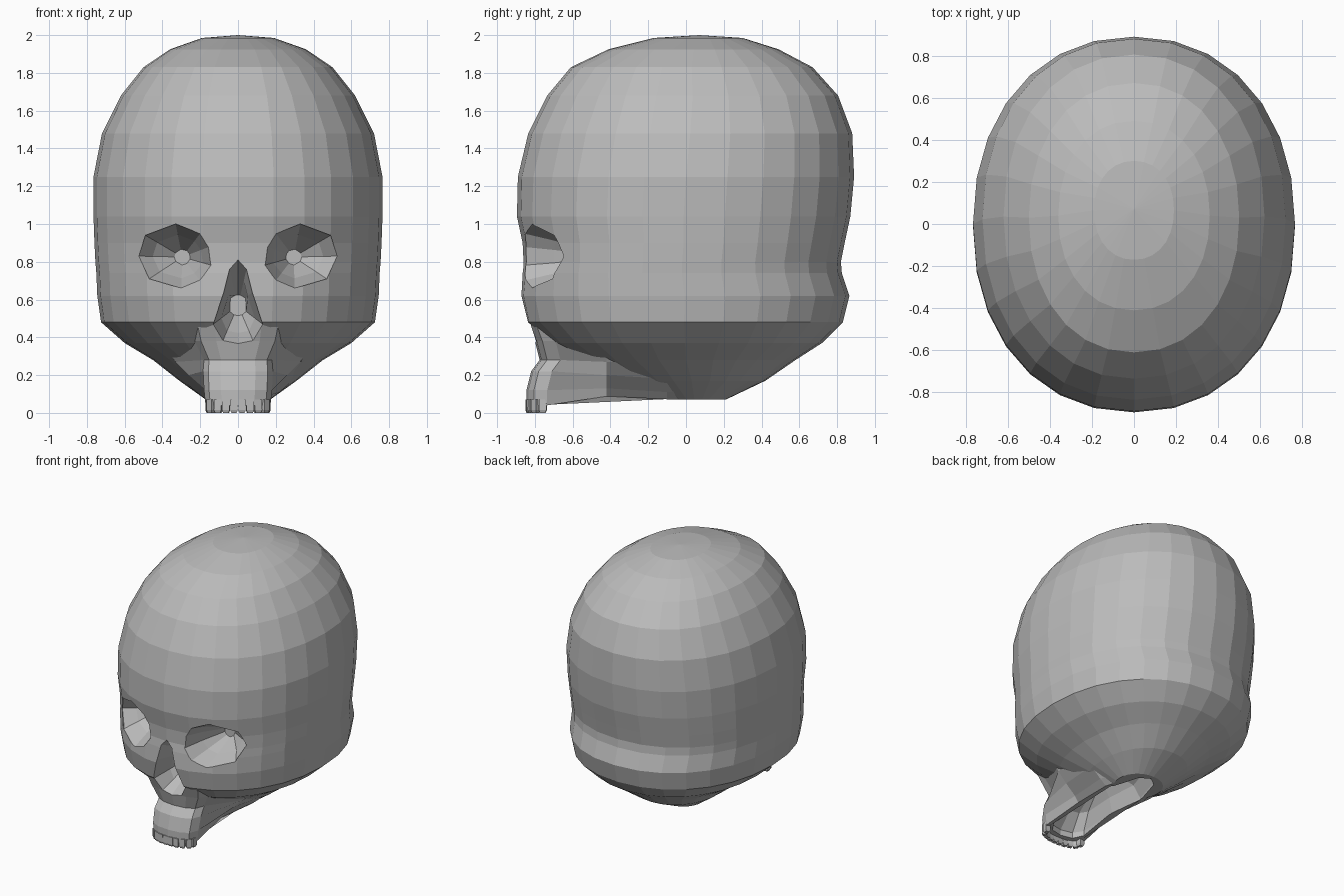
import bpy, bmesh, math
from mathutils import Vector

if "Cube" in bpy.data.objects:
    bpy.data.objects.remove(bpy.data.objects["Cube"])

bone = bpy.data.materials.new("bone grey")
bone.diffuse_color = (0.5, 0.5, 0.5, 1)
bone.use_nodes = True
bone.node_tree.nodes["Principled BSDF"].inputs["Base Color"].default_value = bone.diffuse_color


def loft(name, rings, poke_end=None):
    """Join equal-length rings of points with quads and cap both ends."""
    bm = bmesh.new()
    rows = [[bm.verts.new(p) for p in r] for r in rings]
    n = len(rows[0])
    for a, b in zip(rows, rows[1:]):
        for i in range(n):
            bm.faces.new((a[i], a[(i + 1) % n], b[(i + 1) % n], b[i]))
    bm.faces.new(rows[0])
    end = bm.faces.new(rows[-1])
    if poke_end:
        centre = bmesh.ops.poke(bm, faces=[end])["verts"][0]
        centre.co = Vector(poke_end)
    bmesh.ops.recalc_face_normals(bm, faces=bm.faces)
    me = bpy.data.meshes.new(name)
    bm.to_mesh(me)
    bm.free()
    me.materials.append(bone)
    ob = bpy.data.objects.new(name, me)
    bpy.context.collection.objects.link(ob)
    return ob


def boolean(target, tool, op):
    """Apply a boolean and throw the tool away."""
    tool.hide_render = True
    m = target.modifiers.new(op, 'BOOLEAN')
    m.operation, m.object, m.solver = op, tool, 'EXACT'
    bpy.context.view_layer.objects.active = target
    bpy.ops.object.modifier_apply(modifier=m.name)
    bpy.data.objects.remove(tool)


def oval(z, w, yf, yb, n=28, p=0.93):
    """Rounded horizontal cross-section from y front to y back."""
    c, r = (yf + yb) / 2, (yb - yf) / 2
    out = []
    for i in range(n):
        a = 2 * math.pi * i / n
        s, k = math.sin(a), -math.cos(a)
        out.append((math.copysign(abs(s) ** p, s) * w,
                    c + math.copysign(abs(k) ** p, k) * r, z))
    return out


def mirrored(half):
    """Close a half outline whose first and last points lie on x = 0."""
    return half + [(-x, y, z) for x, y, z in half[-2:0:-1]]


# Cranium: height, half width, front, back
levels = [(0.07, 0.17, -0.12, 0.21), (0.17, 0.31, -0.36, 0.42),
          (0.28, 0.45, -0.58, 0.58), (0.37, 0.60, -0.73, 0.72),
          (0.48, 0.725, -0.85, 0.83), (0.62, 0.745, -0.88, 0.865),
          (0.74, 0.75, -0.87, 0.825), (0.80, 0.755, -0.86, 0.82),
          (0.90, 0.76, -0.865, 0.84), (1.04, 0.765, -0.895, 0.87),
          (1.25, 0.765, -0.89, 0.89), (1.48, 0.72, -0.835, 0.88),
          (1.68, 0.62, -0.735, 0.805), (1.83, 0.50, -0.61, 0.67),
          (1.925, 0.36, -0.41, 0.49), (1.985, 0.19, -0.17, 0.30)]
skull = loft("skull", [oval(*l) for l in levels], (0, 0.07, 2.0))


# Upper jaw: horseshoe sections running back under the skull
def jaw_ring(z, w, yf, w1, w2, w3, z1, z2):
    return mirrored([(0, yf, z), (w * .5, yf + .01, z), (w * .85, yf + .04, z),
                     (w, yf + .11, z), (w1, -.42, z1), (w2, -.1, z2),
                     (w3, .15, z2), (0, .2, z2)])


jaw = loft("upper_jaw", [
    jaw_ring(0.04, 0.172, -0.845, 0.15, 0.17, 0.09, 0.088, 0.072),
    jaw_ring(0.12, 0.18, -0.845, 0.18, 0.22, 0.14, 0.13, 0.11),
    jaw_ring(0.22, 0.185, -0.82, 0.26, 0.30, 0.2, 0.2, 0.18),
    jaw_ring(0.28, 0.18, -0.775, 0.33, 0.36, 0.25, 0.27, 0.26),
    jaw_ring(0.38, 0.23, -0.80, 0.40, 0.4, 0.3, 0.36, 0.36),
    jaw_ring(0.50, 0.26, -0.845, 0.42, 0.4, 0.3, 0.47, 0.47)])
boolean(skull, jaw, 'UNION')


# Sockets: an opening that follows the face, funnelling to a small flat end
def socket(outline, centre, front, depth, end_r):
    cx, cz = centre
    rim = [Vector((x, front(x, z), z)) for x, z in outline]
    mid = [Vector((cx + (p.x - cx) * .68, p.y * .5 + depth * .5,
                   cz + (p.z - cz) * .68)) for p in rim]
    end = []
    for p in rim:
        d = Vector((p.x - cx, 0, p.z - cz)).normalized() * end_r
        end.append(Vector((cx + d.x, depth, cz + d.z)))
    outer = [Vector((p.x, -1.2, p.z)) for p in rim]
    return loft("socket_cutter", [outer, rim, mid, end])


eye = [(.33, 1.0), (.49, .94), (.525, .83), (.47, .71), (.30, .66),
       (.20, .70), (.135, .78), (.15, .88), (.20, .95)]
for s in (1, -1):
    cutter = socket([(s * x, z) for x, z in eye], (s * .295, .825),
                    lambda x, z: -.89 * math.sqrt(1 - (x / .76) ** 2), -.52, .042)
    boolean(skull, cutter, 'DIFFERENCE')

half_nose = [(0, .81), (.045, .76), (.075, .64), (.13, .47), (.085, .37), (0, .355)]
nose = half_nose + [(-x, z) for x, z in half_nose[-2:0:-1]]
boolean(skull, socket(nose, (0, .57), lambda x, z: -.86 if z > .5 else -.82,
                      -.56, .055), 'DIFFERENCE')


# Hollow palate under the jaw
def palate_ring(z, k):
    return mirrored([(0, -.30 - .49 * k, z), (.09 * k, -.30 - .47 * k, z),
                     (.135 * k, -.30 - .40 * k, z), (.12 * k, -.38, z),
                     (.14 * k, -.30 + .2 * k, z), (.07 * k, -.30 + .43 * k, z),
                     (0, -.30 + .48 * k, z)])


boolean(skull, loft("palate_cutter", [palate_ring(-.1, 1), palate_ring(.09, 1),
                                      palate_ring(.2, .8), palate_ring(.26, .5)]),
        'DIFFERENCE')

# Teeth: chamfered blocks around the front arch
half_path = [(.021, -.832), (.063, -.828), (.104, -.815), (.140, -.795), (.153, -.758)]
for s in (1, -1):
    for i, (x, y) in enumerate(half_path):
        turn = s * (0, .1, .3, .8, 1.5)[i]
        c, sn = math.cos(turn), math.sin(turn)

        def section(z, k):
            return [(s * x + (u * c - v * sn) * k, y + (u * sn + v * c) * k, z)
                    for u, v in ((-.02, -.018), (.02, -.018), (.02, .02), (-.02, .02))]

        loft("tooth", [section(.07, .95), section(.015, 1), section(0, .7)])
